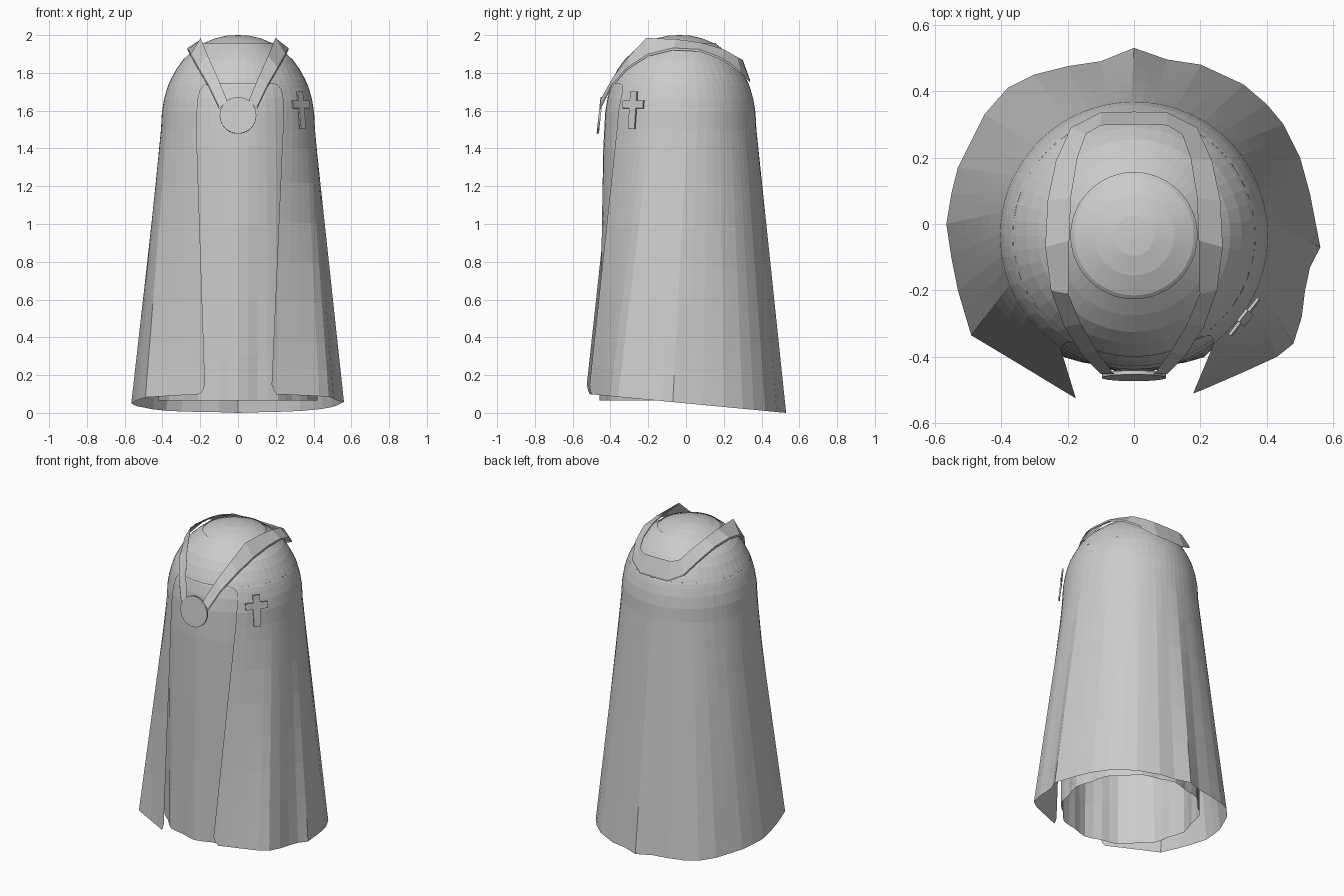
import bpy, bmesh, math
from mathutils import Vector, Matrix

if "Cube" in bpy.data.objects:
    bpy.data.objects.remove(bpy.data.objects["Cube"])

CY = -0.035                      # y of the body's axis
DOME = [(0.0, 2.0), (0.06, 1.997), (0.12, 1.983), (0.18, 1.958), (0.24, 1.915), (0.29, 1.868),
        (0.325, 1.82), (0.355, 1.765), (0.372, 1.73), (0.39, 1.67), (0.403, 1.59), (0.413, 1.4)]

cloth = bpy.data.materials.new("plain grey cloth")
cloth.diffuse_color = (0.6, 0.6, 0.6, 1)
cloth.use_nodes = True
cloth.node_tree.nodes["Principled BSDF"].inputs["Base Color"].default_value = cloth.diffuse_color


def finish(name, bm):
    bmesh.ops.remove_doubles(bm, verts=bm.verts, dist=0.0005)
    bmesh.ops.recalc_face_normals(bm, faces=bm.faces)
    me = bpy.data.meshes.new(name)
    bm.to_mesh(me)
    bm.free()
    me.materials.append(cloth)
    ob = bpy.data.objects.new(name, me)
    bpy.context.collection.objects.link(ob)
    return ob


def grid(name, rows):
    """Surface through rows of points."""
    bm = bmesh.new()
    vs = [[bm.verts.new(p) for p in r] for r in rows]
    for a, b in zip(vs, vs[1:]):
        for i in range(len(a) - 1):
            bm.faces.new((a[i], a[i + 1], b[i + 1], b[i]))
    return finish(name, bm)


def radius(z):
    for (r0, z0), (r1, z1) in zip(DOME, DOME[1:]):
        if z >= z1:
            return r0 + (r1 - r0) * (z0 - z) / (z0 - z1)
    return DOME[-1][0]


def ring_point(a, r, z):         # angle measured clockwise from the front
    return Vector((-r * math.sin(a), CY - r * math.cos(a), z))


# Inner robe: domed tube with a gently wavy open hem
rows = []
for r, z in DOME:
    rows.append([ring_point(math.tau * i / 48, r - (0.01 if r > 0.19 else 0), z) for i in range(49)])
for z in (1.0, 0.6, 0.3, 0.065):
    t = 1 - z / 1.4
    rows.append([ring_point(math.tau * i / 48,
                            0.405 + 0.008 * t + 0.01 * t * math.cos(12 * math.tau * i / 48), z)
                 for i in range(49)])
grid("inner_robe", rows)

# Cloak shoulders: dome shell with a neck hole
grid("cloak_shoulders", [[ring_point(math.tau * i / 48, r, z + 0.002) for i in range(49)]
                         for r, z in [(0.19, 1.955)] + DOME[4:8] + [(radius(1.745), 1.743)]])

# Cloak skirt: from a circle at the chest to an irregular folded hem, open at the front
HEM = [(-0.175, -0.525), (-0.2, -0.51), (-0.345, -0.422), (-0.49, -0.335), (-0.53, -0.2), (-0.55, -0.1),
       (-0.565, 0), (-0.55, 0.09), (-0.53, 0.17), (-0.45, 0.33), (-0.38, 0.41), (-0.3, 0.45),
       (-0.2, 0.475), (-0.1, 0.49), (0, 0.53), (0.1, 0.495), (0.2, 0.48), (0.33, 0.42),
       (0.4, 0.36), (0.45, 0.3), (0.5, 0.2), (0.53, 0.09), (0.561, -0.07), (0.53, -0.13), (0.515, -0.2),
       (0.505, -0.28), (0.48, -0.36), (0.43, -0.4), (0.32, -0.45), (0.205, -0.5), (0.178, -0.51)]
hem = []
for p, q in zip(HEM, HEM[1:]):
    hem += [p, ((p[0] + q[0]) / 2, (p[1] + q[1]) / 2)]
hem.append(HEM[-1])
ang = [math.atan2(-x, -(y - CY)) % math.tau for x, y in hem]
# opening: height, left half width, right half width
OPEN = [(1.745, 0.15, 0.18), (1.735, 0.18, 0.21), (1.71, 0.2, 0.23), (1.66, 0.212, 0.238),
        (1.59, 0.217, 0.24), (1.5, 0.22, 0.238)]
STEPS = [0.07, 0.2, 0.35, 0.5, 0.65, 0.8, 0.9, 1.0]


def ring(z, wl, wr):
    r = radius(z)
    a0, a1 = math.asin(wl / r), math.tau - math.asin(wr / r)
    return [ring_point(a0 + (a1 - a0) * (a - ang[0]) / (ang[-1] - ang[0]), r, z) for a in ang]


rows = [ring(*o) for o in OPEN]
top = rows[-1]
for t in STEPS:
    row = []
    for i, (p, (x, y)) in enumerate(zip(top, hem)):
        edge = min(i, len(hem) - 1 - i)
        lift = (0.05, 0.015)[edge] if edge < 2 else 0     # rounded front corners
        q = Vector((x, y, max(0, 0.0505 - 0.0955 * y) + lift))
        row.append(p.lerp(q, t))
    rows.append(row)
grid("cloak_skirt", rows)

# Collar band: lifted inner edge, lying round the shoulders, meeting at the clasp
INNER = [(0.06, -0.452, 1.66), (0.11, -0.385, 1.78), (0.16, -0.3, 1.89), (0.198, -0.21, 1.985),
         (0.195, -0.05, 1.978), (0.19, 0.08, 1.96), (0.17, 0.2, 1.925), (0.145, 0.27, 1.885),
         (0.1, 0.297, 1.87), (0, 0.3, 1.87)]
OUTER = [(0.1, -0.452, 1.62), (0.155, -0.395, 1.735), (0.21, -0.31, 1.83), (0.25, -0.2, 1.9),
         (0.267, -0.07, 1.932), (0.26, 0.07, 1.925), (0.235, 0.19, 1.88), (0.19, 0.29, 1.81),
         (0.1, 0.336, 1.765), (0, 0.338, 1.765)]


def both(pts):
    return pts + [(-x, y, z) for x, y, z in reversed(pts[:-1])]


def sink(p, d):                  # underside row, slightly below the band
    return (p[0], p[1], p[2] - d)


inn, out = both(INNER), both(OUTER)
grid("collar_band", [inn, out, [sink(p, 0.012) for p in out], [sink(p, 0.008) for p in inn], inn])

# Clasp disc at the chest
bm = bmesh.new()
bmesh.ops.create_cone(bm, cap_ends=True, segments=40, radius1=0.097, radius2=0.097, depth=0.012,
                      matrix=Matrix.Translation((0, -0.457, 1.575)) @ Matrix.Rotation(math.radians(84), 4, 'X'))
finish("clasp_disc", bm)

# Cross-shaped patch on the left chest
bm = bmesh.new()
outline = [(-.022, -.13), (.022, -.13), (.022, -.02), (.07, -.02), (.07, .022), (.022, .022),
           (.022, .07), (-.022, .07), (-.022, .022), (-.07, .022), (-.07, -.02), (-.022, -.02)]
f = bm.faces.new([bm.verts.new((x, 0, z)) for x, z in outline])
ext = bmesh.ops.extrude_face_region(bm, geom=[f])
bmesh.ops.translate(bm, verts=[v for v in ext["geom"] if isinstance(v, bmesh.types.BMVert)], vec=(0, -0.009, 0))
place = (Matrix.Translation((0.329, -0.277, 1.632)) @ Matrix.Rotation(math.radians(52), 4, 'Z')
         @ Matrix.Rotation(math.radians(-6), 4, 'X'))
bmesh.ops.transform(bm, matrix=place, verts=bm.verts)
finish("cross_patch", bm)
